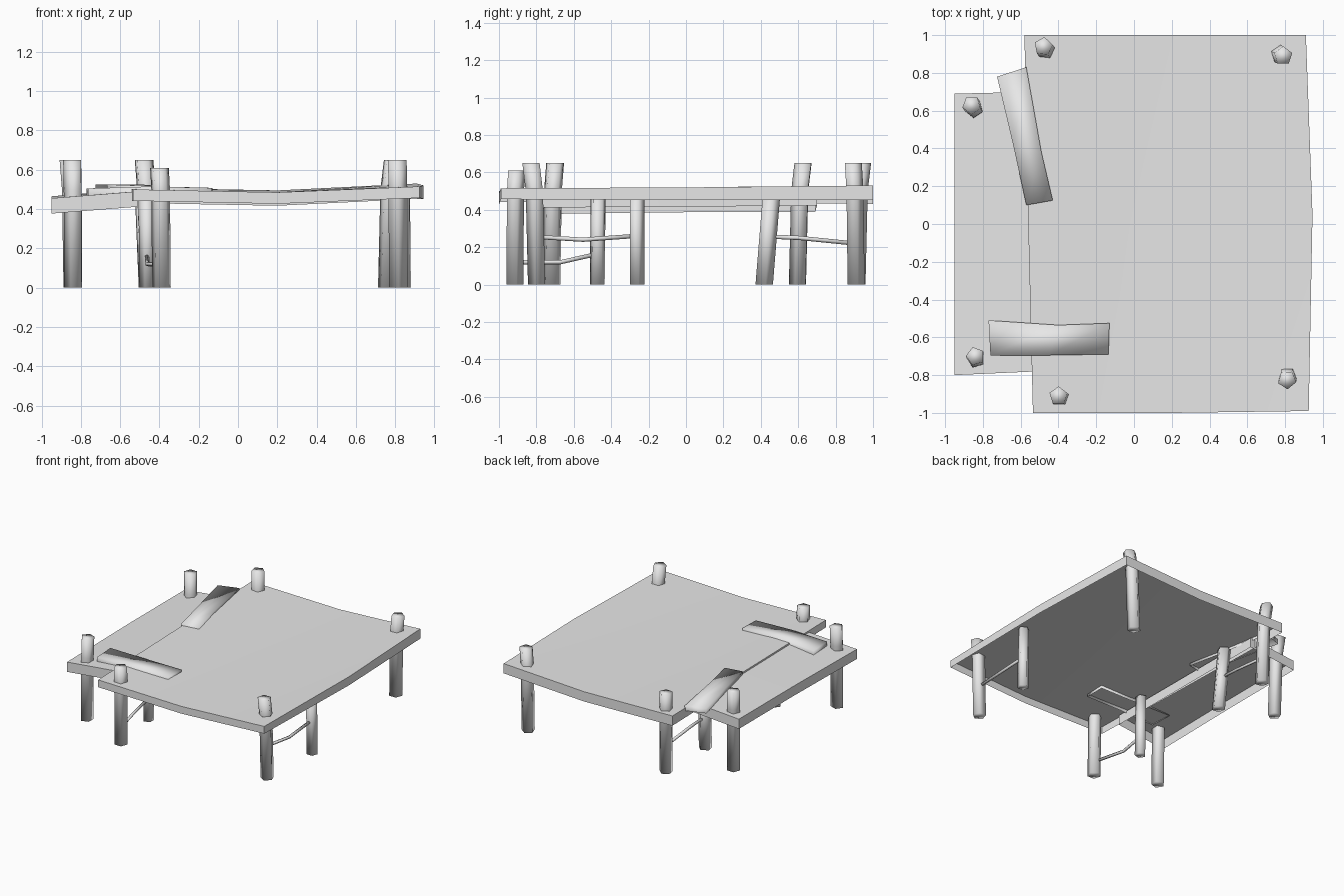
import bpy
import bmesh
import math
from mathutils import Vector

cube = bpy.data.objects.get("Cube")
if cube:
    bpy.data.objects.remove(cube, do_unlink=True)

GREY = (0.8, 0.8, 0.8, 1)
grey = bpy.data.materials.new("plain_grey")
grey.use_nodes = True
grey.diffuse_color = GREY
grey.node_tree.nodes["Principled BSDF"].inputs["Base Color"].default_value = GREY


def finish(name, bm, crease=None):
    """Turn a bmesh into a shaded object; crease is the sharp angle in degrees."""
    mesh = bpy.data.meshes.new(name)
    bm.to_mesh(mesh)
    bm.free()
    mesh.materials.append(grey)
    obj = bpy.data.objects.new(name, mesh)
    bpy.context.collection.objects.link(obj)
    bpy.ops.object.select_all(action="DESELECT")
    obj.select_set(True)
    bpy.context.view_layer.objects.active = obj
    if crease:
        bpy.ops.object.shade_smooth_by_angle(angle=math.radians(crease))
    else:
        bpy.ops.object.shade_smooth()


def rod(name, path, radius, turn=0.0, sides=5):
    """Sweep a small polygon along a path; posts keep their rings level."""
    path = [Vector(p) for p in path]
    axis = path[-1] - path[0]
    level = abs(axis.z) > abs(axis.y)
    bm = bmesh.new()
    rings = []
    for p in path:
        ring = []
        for i in range(sides):
            a = turn + math.tau * i / sides
            u, v = radius * math.cos(a), radius * math.sin(a)
            ring.append(bm.verts.new(p + (Vector((u, v, 0)) if level else Vector((u, 0, v)))))
        rings.append(ring)
    for low, high in zip(rings, rings[1:]):
        for i in range(sides):
            j = (i + 1) % sides
            bm.faces.new((low[i], low[j], high[j], high[i]))
    bm.faces.new(rings[0][::-1])
    bm.faces.new(rings[-1])
    bmesh.ops.recalc_face_normals(bm, faces=bm.faces)
    finish(name, bm)


def board(name, rows, drop, slope=0.0, crease=None):
    """Open-bottomed board: a sheet through rows of points, with a skirt."""
    bm = bmesh.new()
    grid = [[bm.verts.new(p) for p in row] for row in rows]
    for near, far in zip(grid, grid[1:]):
        for c in range(len(near) - 1):
            bm.faces.new((near[c], near[c + 1], far[c + 1], far[c]))
    rim = [e for e in bm.edges if e.is_boundary]
    skirt = bmesh.ops.extrude_edge_only(bm, edges=rim)["geom"]
    for v in skirt:
        if isinstance(v, bmesh.types.BMVert):
            v.co.z -= drop + slope * v.co.y
    bmesh.ops.recalc_face_normals(bm, faces=bm.faces)
    bm.normal_update()
    bm.faces.ensure_lookup_table()
    if bm.faces[0].normal.z < 0:
        bmesh.ops.reverse_faces(bm, faces=bm.faces)
    finish(name, bm, crease)


# Sagging main deck and the sloping side deck tucked under its edge
board("main_deck", [
    [(-.535, -1, .5), (.2, -1, .485), (.925, -.99, .515)],
    [(-.56, 0, .505), (.2, 0, .485), (.945, .05, .52)],
    [(-.58, 1, .51), (.2, 1, .495), (.91, 1, .53)]], .068, .01, 30)
board("side_deck", [
    [(-.95, -.8, .455), (-.51, -.78, .49)],
    [(-.95, 0, .465), (-.52, 0, .495)],
    [(-.95, .69, .465), (-.53, .7, .5)]], .078, crease=30)

# Loose planks bridging the two decks
board("front_plank", [
    [(-.76, -.695, .505), (-.45, -.695, .515), (-.135, -.69, .508)],
    [(-.77, -.51, .505), (-.4, -.535, .515), (-.13, -.525, .508)]], .04)
board("back_plank", [
    [(-.57, .1, .52), (-.43, .125, .52)],
    [(-.64, .42, .525), (-.49, .38, .525)],
    [(-.725, .78, .525), (-.57, .83, .525)]], .04)

# Tall posts: foot, then top, passing up through the decks
TALL = {
    "back_right_post": ((-.46, .91), (-.48, .94, .65), .2),
    "back_left_post": ((.76, .905), (.79, .89, .65), .3),
    "side_back_post": ((-.84, .6), (-.86, .63, .65), .9),
    "side_front_post": ((-.835, -.72), (-.84, -.7, .65), .6),
    "front_right_post": ((-.39, -.92), (-.4, -.91, .61), .3),
    "front_left_post": ((.815, -.795), (.81, -.825, .65), 1.0),
}
for name, (foot, top, turn) in TALL.items():
    foot, top = Vector((*foot, 0)), Vector(top)
    bend = foot.lerp(top, .4)
    bend.z = .5
    rod(name, [foot, bend, top], .05, turn)

# Short supports that stop under the main deck
rod("left_support", [(.84, -.265, 0), (.835, -.265, .495)], .042, .3)
rod("front_right_support", [(-.46, -.475, 0), (-.465, -.47, .49)], .042, .6)
rod("back_right_support", [(-.46, .415, 0), (-.48, .455, .49)], .05, .2)

# Thin bent braces between neighbouring posts
rod("left_brace", [(.81, -.8, .255), (.84, -.55, .24), (.835, -.27, .26)], .012)
rod("front_right_brace", [(-.4, -.91, .12), (-.46, -.67, .12), (-.465, -.47, .165)], .012)
rod("back_right_brace", [(-.47, .44, .257), (-.47, .6, .25), (-.47, .92, .218)], .012)
